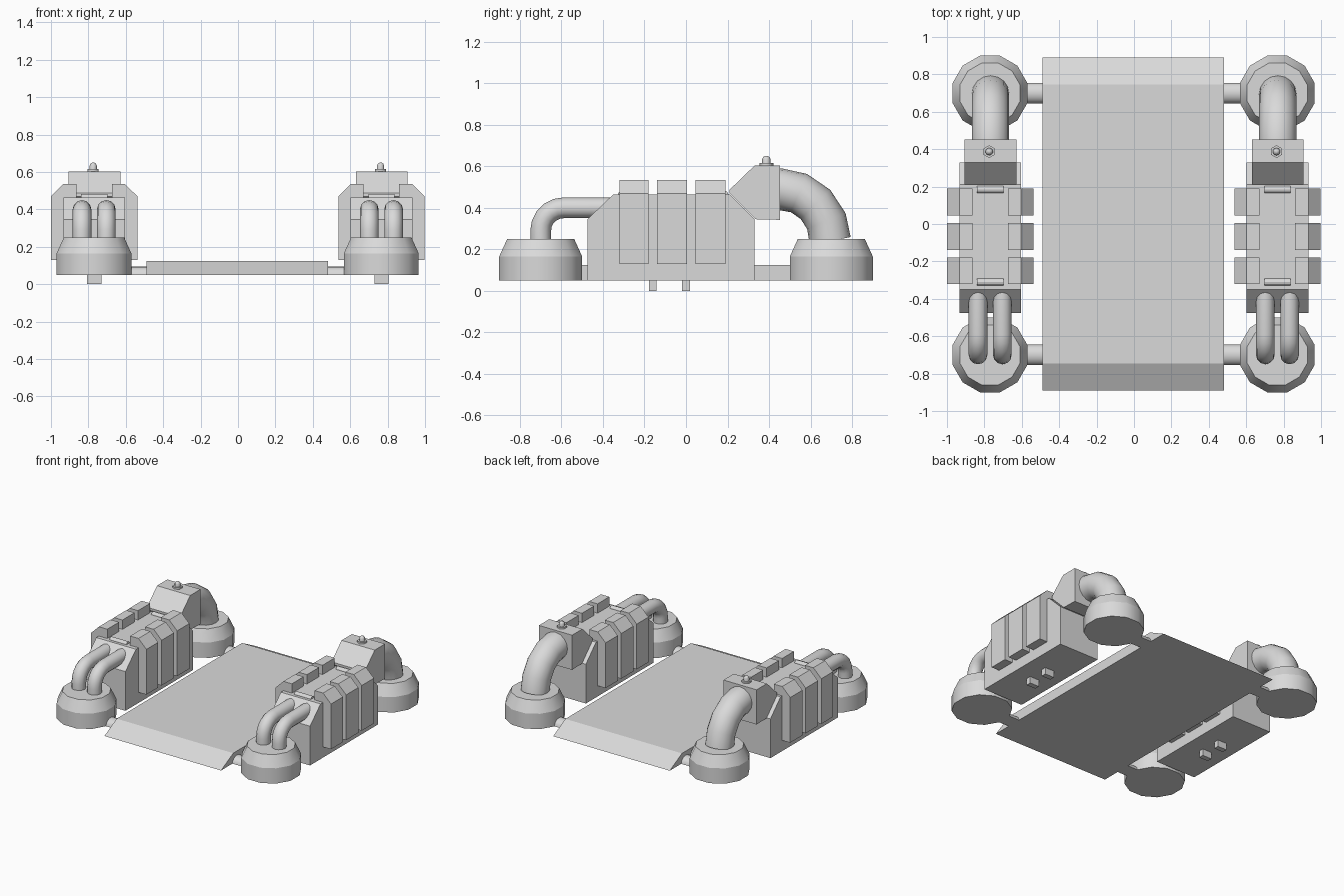
import bpy, bmesh, math
from mathutils import Vector

if "Cube" in bpy.data.objects:
    bpy.data.objects.remove(bpy.data.objects["Cube"])

grey = bpy.data.materials.new("light_grey")
grey.diffuse_color = (0.7, 0.7, 0.7, 1)
grey.use_nodes = True
grey.node_tree.nodes["Principled BSDF"].inputs["Base Color"].default_value = grey.diffuse_color


def finish(name, bm):
    bmesh.ops.recalc_face_normals(bm, faces=bm.faces[:])
    me = bpy.data.meshes.new(name)
    bm.to_mesh(me)
    bm.free()
    me.materials.append(grey)
    ob = bpy.data.objects.new(name, me)
    bpy.context.collection.objects.link(ob)
    return ob


def extrude(name, pts, a, b, axis):
    """Closed profile extruded from a to b along x (pts = y,z) or y (pts = x,z)."""
    bm = bmesh.new()
    place = (lambda p, t: (t, p[0], p[1])) if axis == "x" else (lambda p, t: (p[0], t, p[1]))
    rings = [[bm.verts.new(place(p, t)) for p in pts] for t in (a, b)]
    bm.faces.new(rings[0])
    bm.faces.new(rings[1])
    n = len(pts)
    for i in range(n):
        j = (i + 1) % n
        bm.faces.new((rings[0][i], rings[0][j], rings[1][j], rings[1][i]))
    return finish(name, bm)


def loft(name, rings, sharp_rings=False):
    """Smooth-sided skin over equal rings of points, with flat caps."""
    bm = bmesh.new()
    vs = [[bm.verts.new(p) for p in r] for r in rings]
    n = len(rings[0])
    for r0, r1 in zip(vs, vs[1:]):
        for i in range(n):
            j = (i + 1) % n
            bm.faces.new((r0[i], r0[j], r1[j], r1[i])).smooth = True
    bm.faces.new(vs[0])
    bm.faces.new(vs[-1])
    for k, r in enumerate(vs):
        if sharp_rings or k in (0, len(vs) - 1):
            for i in range(n):
                bm.edges.get((r[i], r[(i + 1) % n])).smooth = False
    return finish(name, bm)


def lathe(name, x, y, profile, n, sharp=True):
    rings = [[(x + r * math.cos(2 * math.pi * (i + .5) / n),
               y + r * math.sin(2 * math.pi * (i + .5) / n), z) for i in range(n)]
             for r, z in profile]
    return loft(name, rings, sharp)


def pipe(name, x, path, r, n=16):
    """Round pipe along a y,z path in the plane at x."""
    rings = []
    for k, (y, z) in enumerate(path):
        p, q = path[max(k - 1, 0)], path[min(k + 1, len(path) - 1)]
        t = Vector((0, q[0] - p[0], q[1] - p[1])).normalized()
        side = Vector((1, 0, 0))
        up = t.cross(side)
        rings.append([Vector((x, y, z)) + r * (math.cos(a) * side + math.sin(a) * up)
                      for a in (2 * math.pi * i / n for i in range(n))])
    return loft(name, rings)


def arc(cy, cz, ry, rz, steps):
    return [(cy + ry * math.sin(math.pi / 2 * i / steps),
             cz + rz * math.cos(math.pi / 2 * i / steps)) for i in range(steps + 1)]


# Central platform with a ramp at each end
extrude("platform", [(-.89, .05), (.89, .05), (.745, .125), (-.745, .125)], -.488, .482, "x")

for side, cx in (("left", -.769), ("right", .767)):
    s = 1 if cx > 0 else -1

    # Main block with sloped ends
    extrude(side + "_body", [(-.475, .05), (.33, .05), (.33, .345), (.21, .465),
                             (-.35, .465), (-.475, .345)], cx - .165, cx + .165, "x")

    # Three pairs of chamfered ribs
    for k, (y0, y1) in enumerate(((-.32, -.18), (-.14, .005), (.045, .19))):
        for m in (-1, 1):
            pts = [(.15, .13), (.231, .13), (.231, .47), (.165, .535), (.095, .535), (.095, .45), (.15, .45)]
            extrude(f"{side}_rib_{k}_{'outer' if m == s else 'inner'}",
                    [(cx + m * x, z) for x, z in pts], y0, y1, "y")

    # Small rounded bars on top of the block
    for nm, y in (("front", -.31), ("rear", .185)):
        pipe(f"{side}_{nm}_bar", cx, [(y, .46), (y, .461)], .001, 4).hide_render = True
        pts = [(y + .02 * math.cos(math.pi * i / 6), .46 + .022 * math.sin(math.pi * i / 6)) for i in range(7)]
        extrude(f"{side}_{nm}_top_bar", pts, cx - .07, cx + .07, "x")
        bpy.data.objects.remove(bpy.data.objects[f"{side}_{nm}_bar"])

    # Raised rear housing and its valve
    hx = cx + .002
    extrude(side + "_rear_housing", [(.21, .47), (.335, .345), (.453, .342), (.453, .603),
                                     (.33, .603), (.21, .487)], hx - .138, hx + .138, "x")
    lathe(side + "_valve_base", cx - .005, .387, [(.034, .59), (.034, .615)], 6)
    lathe(side + "_valve_cap", cx - .005, .387,
          [(.02, .60), (.02, .635), (.015, .645), (.006, .65)], 10, False)

    # Thick rear pipe and twin front pipes
    pipe(side + "_rear_pipe", hx, [(.43, .49)] + arc(.45, .24, .245, .25, 4), .1)
    for k, dx in enumerate((-.065, .065)):
        pipe(f"{side}_front_pipe_{k}", cx + dx,
             [(-.33, .40)] + arc(-.59, .29, -.11, .11, 5) + [(-.70, .24)], .05, 12)

    # Round feet and the half-round rods joining them to the platform
    for nm, y in (("front", -.70), ("rear", .70)):
        lathe(f"{side}_{nm}_foot", cx - .001, y, [(.207, .05), (.207, .165), (.167, .25)], 12)
        rings = [[(x, y + .055 * math.cos(math.pi * i / 8), .05 + .045 * math.sin(math.pi * i / 8))
                  for i in range(9)] for x in (s * .47, s * .62)]
        rod = loft(f"{side}_{nm}_rod", rings)
        bpy.context.view_layer.objects.active = rod
        rod.select_set(True)
        bpy.ops.object.shade_smooth_by_angle(angle=math.radians(35))
        rod.select_set(False)

    # Pegs under the block
    for k, y in enumerate((-.16, 0)):
        extrude(f"{side}_peg_{k}", [(y - .019, 0), (y + .019, 0), (y + .019, .06), (y - .019, .06)],
                cx - .038, cx + .038, "x")
